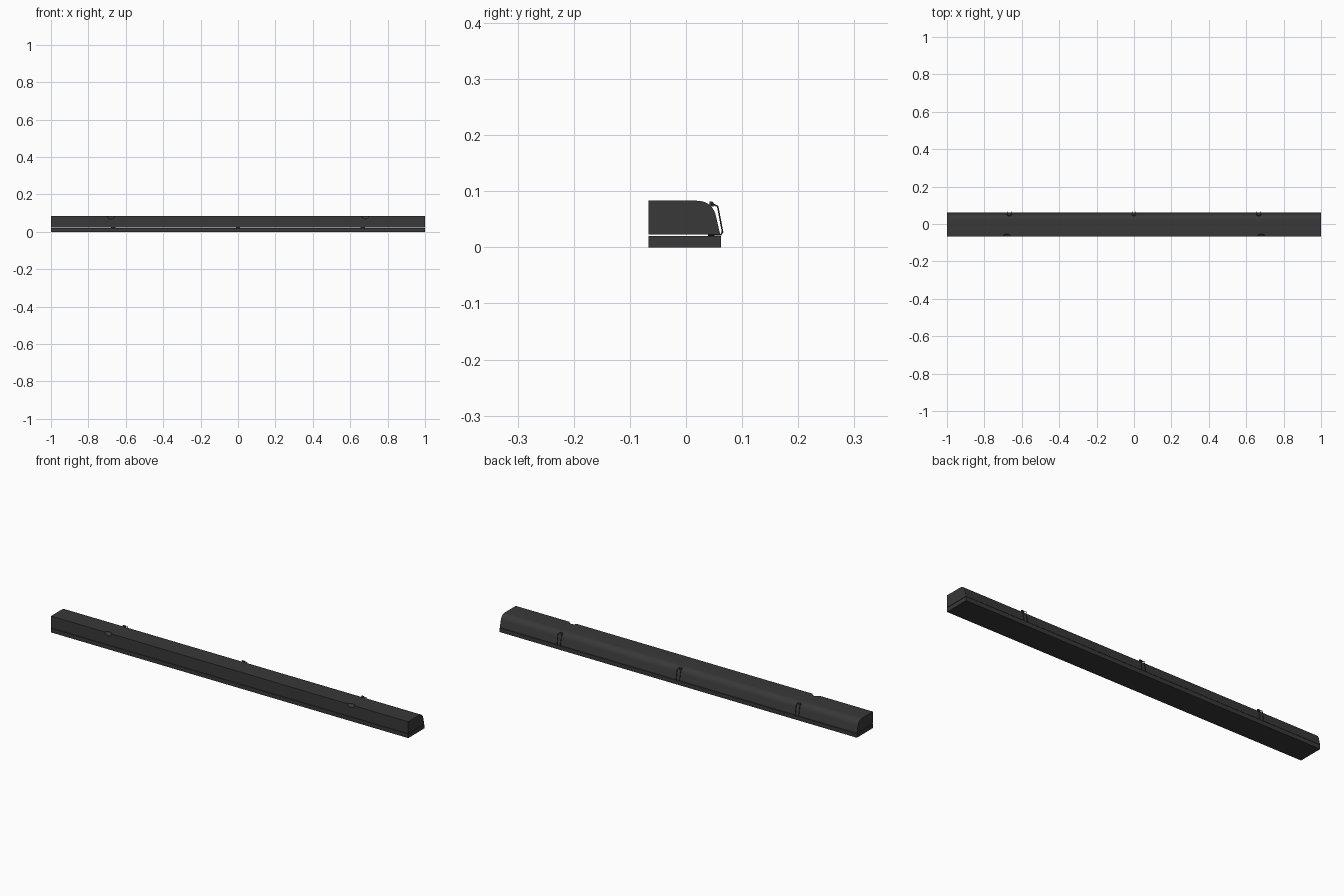
import bpy, bmesh, math
from mathutils import Vector

if "Cube" in bpy.data.objects:
    bpy.data.objects.remove(bpy.data.objects["Cube"])

dark = bpy.data.materials.new("dark_plastic")
dark.diffuse_color = (0.04, 0.04, 0.04, 1)
dark.use_nodes = True
dark.node_tree.nodes["Principled BSDF"].inputs["Base Color"].default_value = dark.diffuse_color


def prism(name, profile, x0, x1):
    """Extrude a (y, z) outline along x."""
    bm = bmesh.new()
    face = bm.faces.new([bm.verts.new((x0, y, z)) for y, z in profile])
    res = bmesh.ops.extrude_face_region(bm, geom=[face])
    bmesh.ops.translate(bm, vec=(x1 - x0, 0, 0),
                        verts=[g for g in res["geom"] if isinstance(g, bmesh.types.BMVert)])
    bmesh.ops.recalc_face_normals(bm, faces=bm.faces)
    me = bpy.data.meshes.new(name)
    bm.to_mesh(me)
    bm.free()
    ob = bpy.data.objects.new(name, me)
    bpy.context.collection.objects.link(ob)
    me.materials.append(dark)
    return ob


def smooth(ob):
    bpy.ops.object.select_all(action='DESELECT')
    ob.select_set(True)
    bpy.context.view_layer.objects.active = ob
    bpy.ops.object.shade_smooth_by_angle(angle=math.radians(35))


# base tray
prism("base", [(-.067, 0), (.062, 0), (.062, .0205), (-.067, .0205)], -1, 1)

# lid with sloping back and rounded top edge
a, b, c = Vector((.018, .083)), Vector((.047, .083)), Vector((.0535, .055))
bend = [a.lerp(b, t / 10).lerp(b.lerp(c, t / 10), t / 10) for t in range(11)]
lid = prism("lid", [(-.067, .083)] + [tuple(p) for p in bend] + [(.061, .0225), (-.067, .0225)], -1, 1)

# finger scoops on the front top edge
for s in (-1, 1):
    bpy.ops.mesh.primitive_uv_sphere_add(segments=24, ring_count=12, location=(s * .68, -.067, .083))
    cutter = bpy.context.object
    cutter.name = "scoop_cutter"
    cutter.scale = (.02, .014, .014)
    cutter.hide_render = True
    cutter.hide_set(True)
    m = lid.modifiers.new("scoop", 'BOOLEAN')
    m.object = cutter
    m.operation = 'DIFFERENCE'
    m.solver = 'EXACT'
smooth(lid)

# latches: bent wire bail, hook on the lid and pivot in the seam
for i, x in enumerate((-.667, 0, .667)):
    w = .010
    side = [(.040, .0215), (.062, .0225), (.0652, .027), (.0565, .073), (.046, .0775)]
    pts = [(x - w, y, z) for y, z in side] + [(x + w, y, z) for y, z in reversed(side)]
    cu = bpy.data.curves.new("latch_wire", 'CURVE')
    cu.dimensions = '3D'
    cu.bevel_depth = .0015
    cu.bevel_resolution = 2
    sp = cu.splines.new('POLY')
    sp.points.add(len(pts) - 1)
    for p, co in zip(sp.points, pts):
        p.co = (*co, 1)
    sp.use_cyclic_u = True
    cu.materials.append(dark)
    ob = bpy.data.objects.new(f"latch_wire_{i + 1}", cu)
    bpy.context.collection.objects.link(ob)
    prism(f"latch_hook_{i + 1}", [(.042, .074), (.049, .072), (.049, .079), (.046, .082), (.042, .082)],
          x - .006, x + .006)
